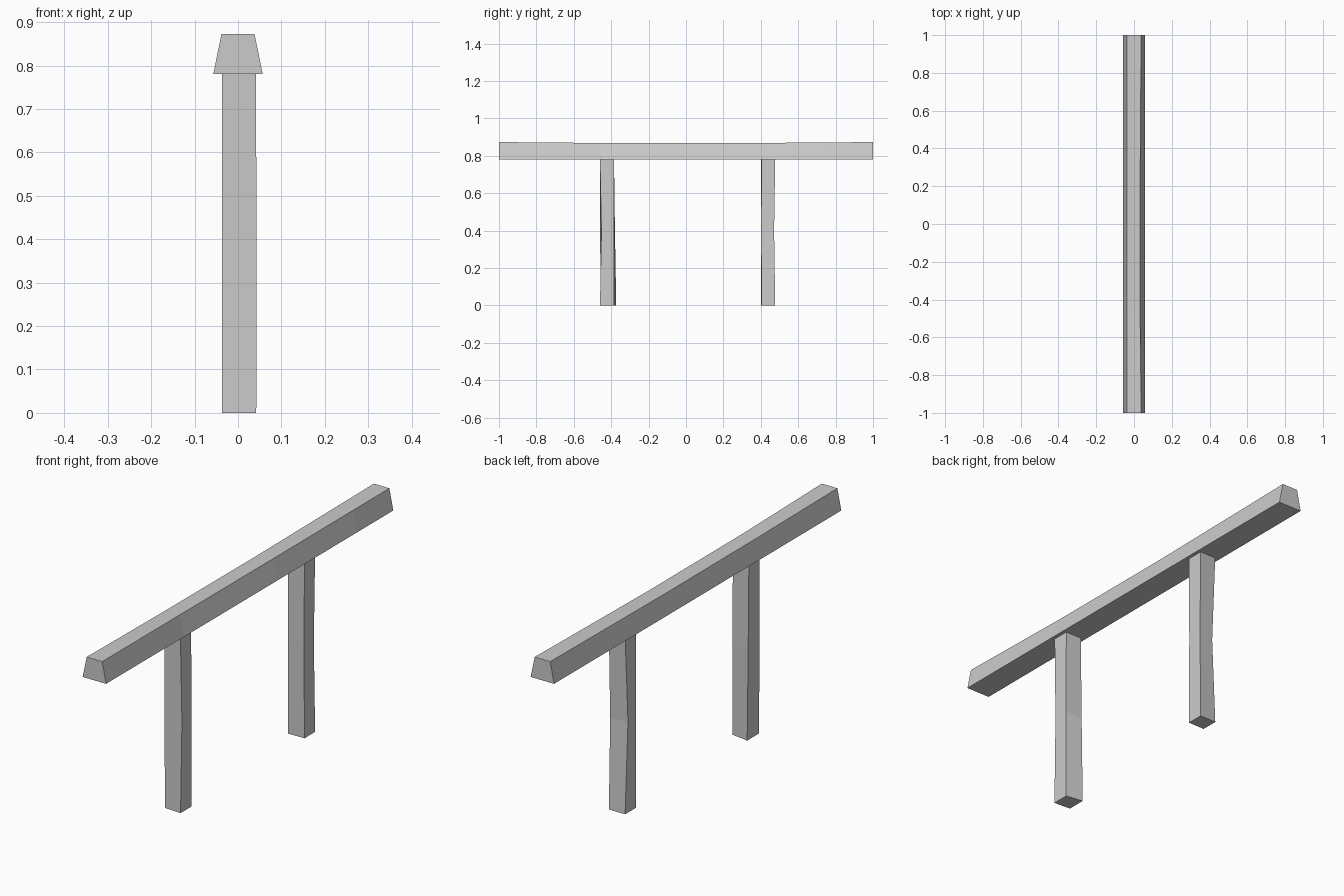
import bpy, bmesh

cube = bpy.data.objects.get("Cube")
if cube:
    bpy.data.objects.remove(cube, do_unlink=True)

grey = bpy.data.materials.new("plain grey")
grey.use_nodes = True
colour = (0.6, 0.6, 0.6, 1)
grey.diffuse_color = colour
grey.node_tree.nodes["Principled BSDF"].inputs["Base Color"].default_value = colour


def loft(name, rings):
    """Bridge a list of four-cornered rings and cap both ends."""
    bm = bmesh.new()
    loops = [[bm.verts.new(p) for p in ring] for ring in rings]
    for a, b in zip(loops, loops[1:]):
        for i in range(4):
            j = (i + 1) % 4
            bm.faces.new((a[i], a[j], b[j], b[i]))
    bm.faces.new(loops[0])
    bm.faces.new(loops[-1])
    bmesh.ops.recalc_face_normals(bm, faces=bm.faces)
    mesh = bpy.data.meshes.new(name)
    bm.to_mesh(mesh)
    bm.free()
    mesh.materials.append(grey)
    obj = bpy.data.objects.new(name, mesh)
    bpy.context.collection.objects.link(obj)


def rail_ring(y, top, edge):
    return [(-0.057, y, 0.78), (0.057, y, 0.78), (edge, y, top), (-0.038, y, top)]


def post_ring(z, front_left, back_left, back_right, front_right, left=0.042):
    return [(left, front_left, z), (left, back_left, z),
            (-0.037, back_right, z), (-0.037, front_right, z)]


# Tapered top rail, slightly worn along its middle
loft("top_rail", [rail_ring(-1, 0.873, 0.038), rail_ring(-0.45, 0.868, 0.032),
                  rail_ring(0.2, 0.867, 0.032), rail_ring(0.75, 0.871, 0.036),
                  rail_ring(1, 0.873, 0.038)])

# Roughly hewn posts
loft("front_post", [post_ring(0, -0.46, -0.385, -0.373, -0.455),
                    post_ring(0.4, -0.452, -0.385, -0.38, -0.46, 0.043),
                    post_ring(0.79, -0.46, -0.385, -0.385, -0.46, 0.041)])
loft("back_post", [post_ring(0, 0.403, 0.477, 0.477, 0.402),
                   post_ring(0.4, 0.402, 0.471, 0.457, 0.4, 0.04),
                   post_ring(0.79, 0.403, 0.477, 0.477, 0.402)])
